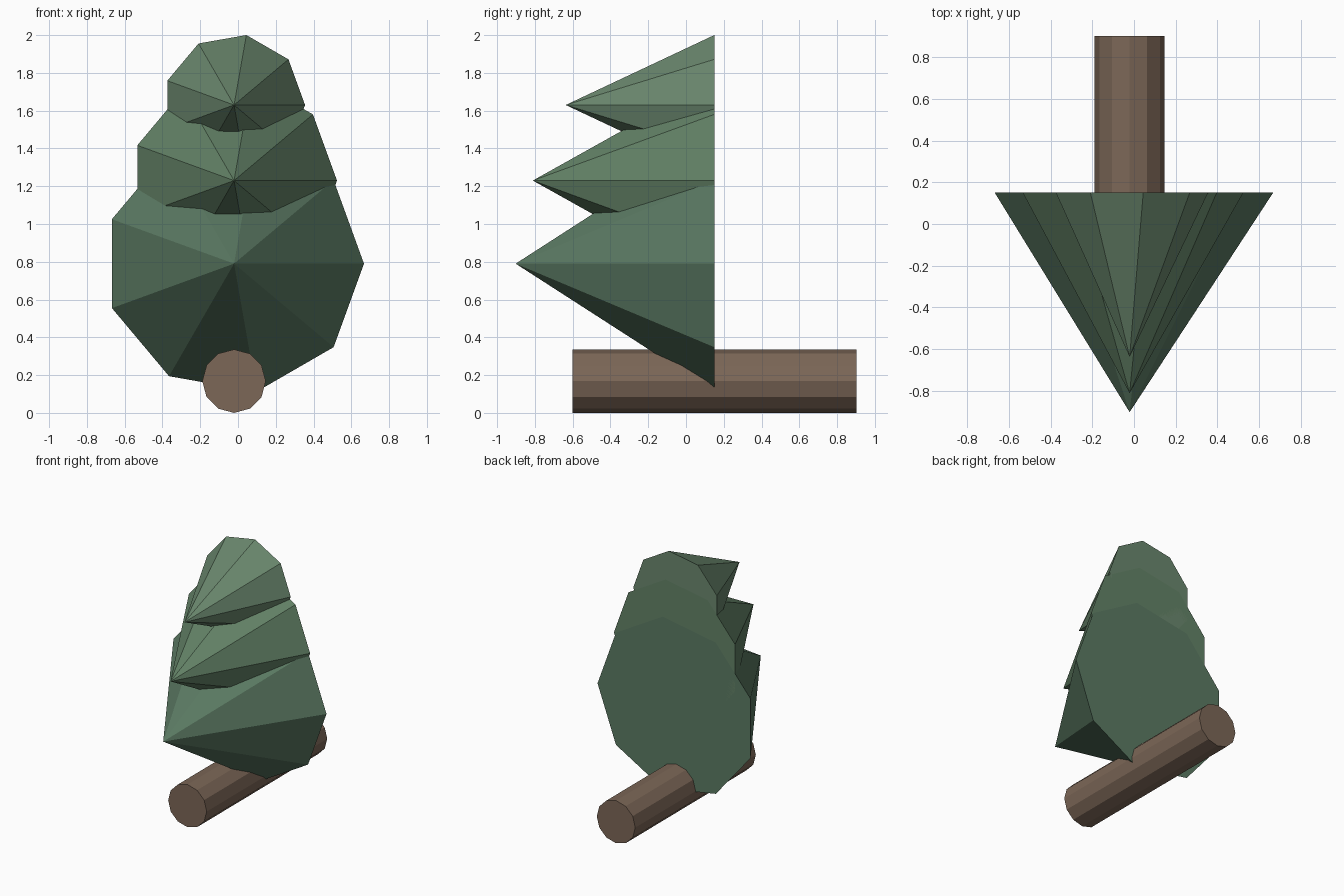
import bpy
from math import pi
from mathutils import Matrix

if "Cube" in bpy.data.objects:
    bpy.data.objects.remove(bpy.data.objects["Cube"])

CX = -0.021       # shared axis of trunk and foliage
BACK_Y = 0.15     # flat back of all foliage tiers


def material(name, rgb):
    m = bpy.data.materials.new(name)
    m.diffuse_color = (*rgb, 1)
    m.use_nodes = True
    m.node_tree.nodes["Principled BSDF"].inputs["Base Color"].default_value = m.diffuse_color
    return m


def y_cone(name, sides, radius, front_radius, y_front, y_back, z, mat):
    """Cone or cylinder along y with its first corner pointing to +x."""
    bpy.ops.mesh.primitive_cone_add(vertices=sides, radius1=radius,
                                    radius2=front_radius, depth=y_back - y_front)
    ob = bpy.context.object
    ob.name = name
    # First corner lies on +y: spin it to +x, then tip the apex to -y
    ob.data.transform(Matrix.Rotation(pi / 2, 4, 'X') @ Matrix.Rotation(-pi / 2, 4, 'Z'))
    ob.location = (CX, (y_front + y_back) / 2, z)
    ob.data.materials.append(mat)
    return ob


# Trunk
bark = material("bark", (0.20, 0.135, 0.095))
y_cone("trunk", 12, 0.168, 0.168, -0.60, 0.902, 0.168, bark)

# Foliage tiers: name, radius, apex y, height, colour
tiers = [
    ("lower_foliage", 0.688, -0.902, 0.79, (0.105, 0.195, 0.125)),
    ("middle_foliage", 0.545, -0.811, 1.23, (0.125, 0.225, 0.135)),
    ("upper_foliage", 0.376, -0.637, 1.63, (0.145, 0.245, 0.155)),
]
for name, radius, apex_y, z, rgb in tiers:
    y_cone(name, 9, radius, 0, apex_y, BACK_Y, z, material(name, rgb))
